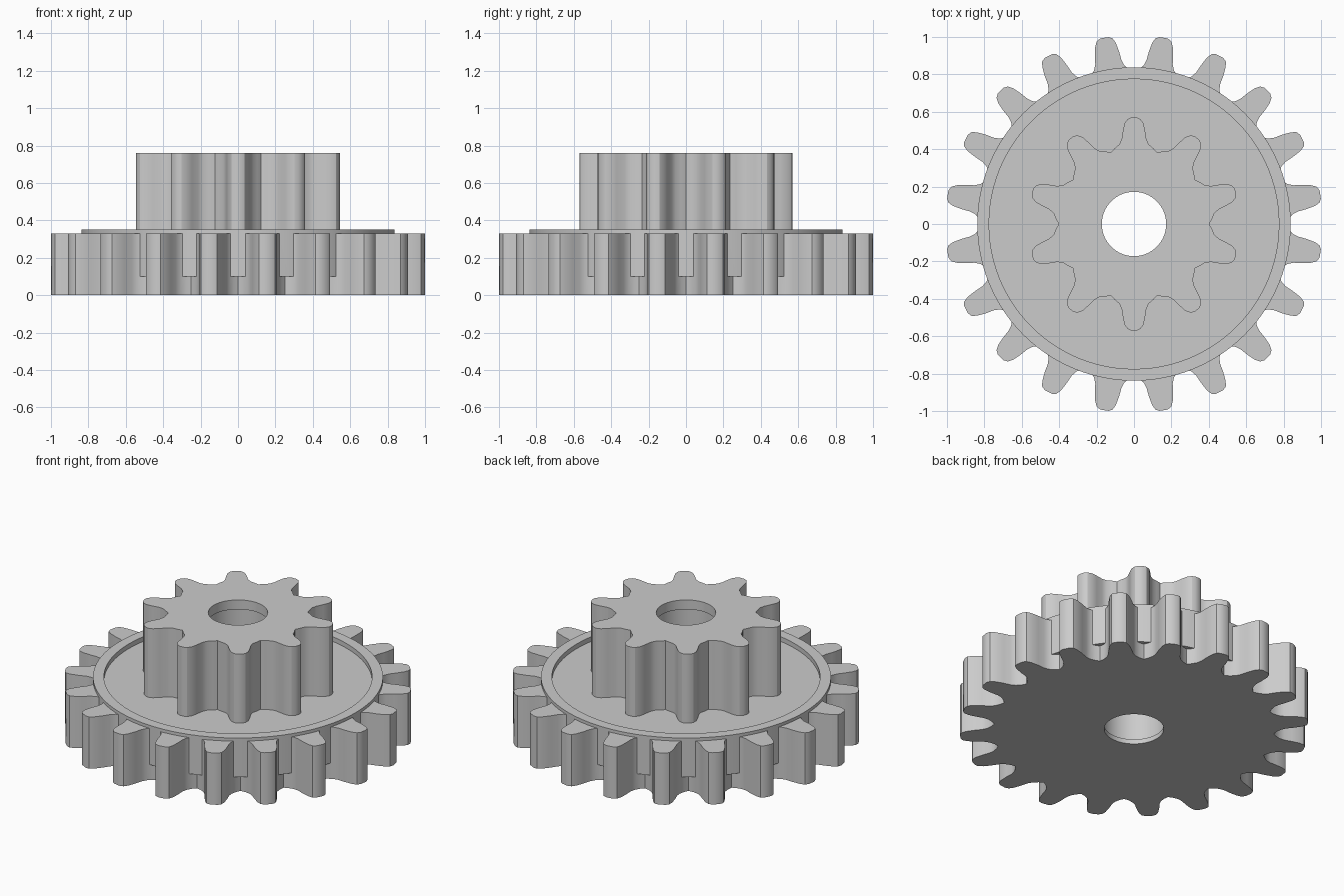
import bpy, bmesh
from math import sin, cos, pi, atan2, hypot, radians

if "Cube" in bpy.data.objects:
    bpy.data.objects.remove(bpy.data.objects["Cube"])


def prism(name, outline, z0, z1):
    bm = bmesh.new()
    face = bm.faces.new([bm.verts.new((x, y, z0)) for x, y in outline])
    ext = bmesh.ops.extrude_face_region(bm, geom=[face])
    for v in ext["geom"]:
        if isinstance(v, bmesh.types.BMVert):
            v.co.z = z1
    return finish(name, bm)


def finish(name, bm):
    bmesh.ops.recalc_face_normals(bm, faces=bm.faces)
    mesh = bpy.data.meshes.new(name)
    bm.to_mesh(mesh)
    bm.free()
    ob = bpy.data.objects.new(name, mesh)
    bpy.context.collection.objects.link(ob)
    return ob


def gear_outline(teeth, profile, root, first):
    # profile: (radius, half width) pairs from the tip to the root of a tooth
    half = [(hypot(r, w), atan2(w, r)) for r, w in profile]
    tooth = [(r, -a) for r, a in reversed(half)] + half + [(root, pi / teeth)]
    return [(r * cos(first + a + 2 * pi * i / teeth), r * sin(first + a + 2 * pi * i / teeth))
            for i in range(teeth) for r, a in tooth]


def lathe(name, profile, n=96):
    # stacked circles given as (radius, z), closed at both ends
    bm = bmesh.new()
    rings = [[bm.verts.new((r * cos(2 * pi * i / n), r * sin(2 * pi * i / n), z))
              for i in range(n)] for r, z in profile]
    for a, b in zip(rings, rings[1:]):
        for i in range(n):
            j = (i + 1) % n
            bm.faces.new((a[i], a[j], b[j], b[i]))
    bm.faces.new(rings[0])
    bm.faces.new(rings[-1])
    return finish(name, bm)


def combine(target, other, operation):
    mod = target.modifiers.new(operation.lower(), "BOOLEAN")
    mod.operation, mod.object, mod.solver = operation, other, "EXACT"
    bpy.context.view_layer.objects.active = target
    bpy.ops.object.modifier_apply(modifier=mod.name)
    bpy.data.objects.remove(other)


# Large lower gear
big = [(1.008, .022), (.997, .043), (.97, .056), (.92, .066),
       (.875, .071), (.845, .082), (.818, .104)]
gear = prism("double_gear", gear_outline(20, big, .81, radians(9)), 0, .33)

# Raised rim with a shallow recess inside it
combine(gear, lathe("rim", [(.838, .1), (.838, .35)]), "UNION")
combine(gear, lathe("recess_cutter", [(.775, .32), (.775, .5)]), "DIFFERENCE")

# Small upper gear
small = [(.57, .014), (.561, .034), (.537, .051), (.50, .059),
         (.455, .066), (.425, .079), (.406, .102)]
combine(gear, prism("upper_gear", gear_outline(10, small, .402, radians(90)), .2, .76), "UNION")

# Axle bore, slightly wider between its two end lips
combine(gear, lathe("bore_cutter", [(.172, -.1), (.172, .03), (.186, .03), (.186, .70),
                                    (.172, .70), (.172, .9)], 64), "DIFFERENCE")

gear.select_set(True)
bpy.context.view_layer.objects.active = gear
bpy.ops.object.shade_smooth_by_angle(angle=radians(30))
